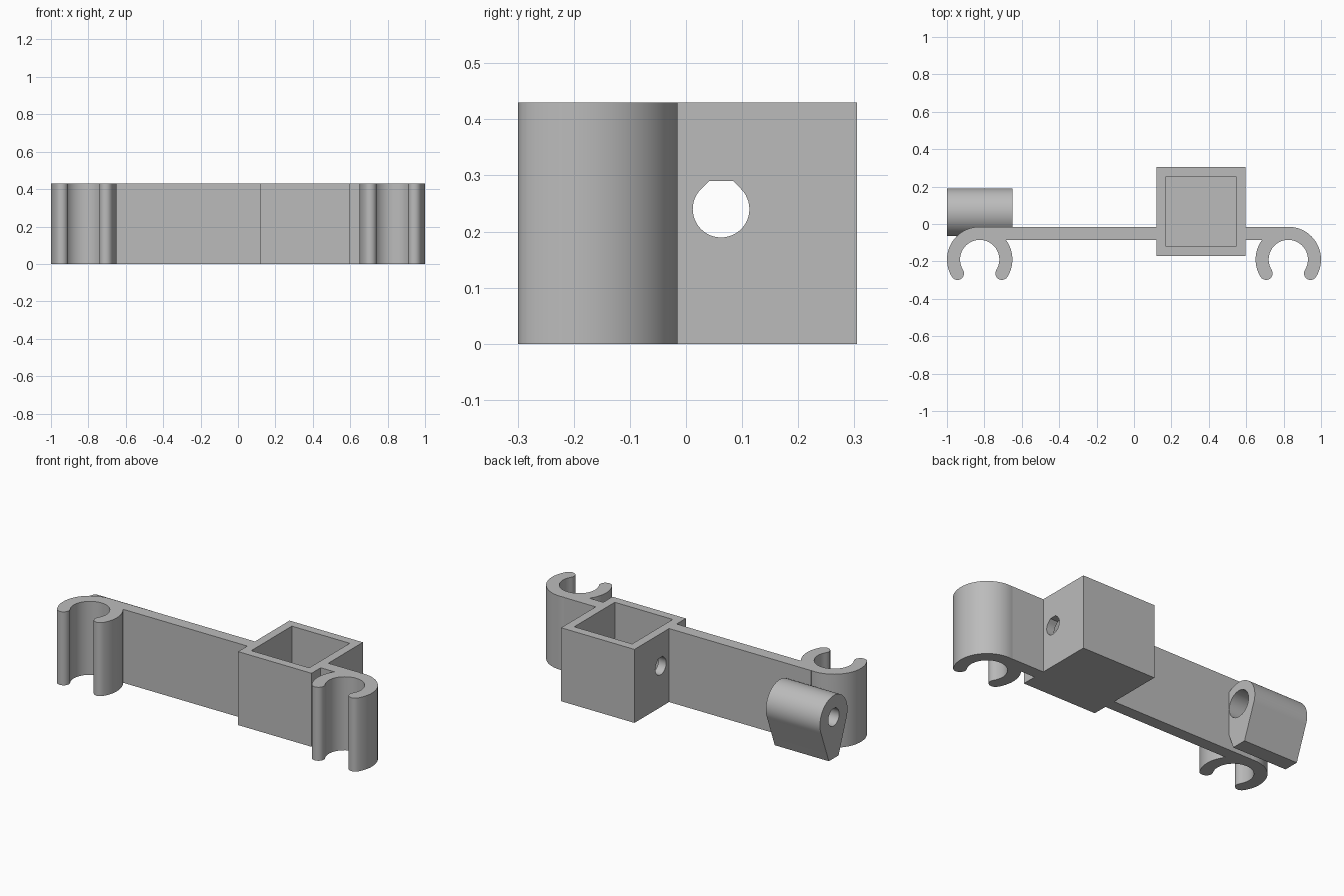
import bpy, bmesh
from math import cos, sin, pi, radians, sqrt
from mathutils import Vector

if "Cube" in bpy.data.objects:
    bpy.data.objects.remove(bpy.data.objects["Cube"], do_unlink=True)

HEIGHT = 0.43
BORE_Y, BORE_Z = 0.0625, 0.24

grey = bpy.data.materials.new("plain_grey")
grey.use_nodes = True
grey.diffuse_color = (0.5, 0.5, 0.5, 1)
grey.node_tree.nodes["Principled BSDF"].inputs["Base Color"].default_value = (0.5, 0.5, 0.5, 1)


def prism(name, outline, start, end, axis="z"):
    """Extrude a 2D outline along z (outline in x, y) or along x (outline in y, z)."""
    bm = bmesh.new()
    place = (lambda a, b: (a, b, start)) if axis == "z" else (lambda a, b: (start, a, b))
    face = bm.faces.new([bm.verts.new(place(a, b)) for a, b in outline])
    extruded = bmesh.ops.extrude_face_region(bm, geom=[face])["geom"]
    shift = Vector((0, 0, end - start)) if axis == "z" else Vector((end - start, 0, 0))
    bmesh.ops.translate(bm, vec=shift, verts=[v for v in extruded if isinstance(v, bmesh.types.BMVert)])
    bmesh.ops.recalc_face_normals(bm, faces=bm.faces)
    mesh = bpy.data.meshes.new(name)
    bm.to_mesh(mesh)
    bm.free()
    mesh.materials.append(grey)
    obj = bpy.data.objects.new(name, mesh)
    bpy.context.collection.objects.link(obj)
    return obj


def rectangle(x0, x1, y0, y1):
    return [(x0, y0), (x1, y0), (x1, y1), (x0, y1)]


def arc(cx, cy, radius, a0, a1, steps):
    angles = [radians(a0 + (a1 - a0) * i / steps) for i in range(steps + 1)]
    return [(cx + radius * cos(a), cy + radius * sin(a)) for a in angles]


def combine(target, tool, operation):
    """Apply a boolean and discard the tool."""
    mod = target.modifiers.new(operation.lower(), "BOOLEAN")
    mod.operation, mod.solver, mod.object = operation, "EXACT", tool
    bpy.context.view_layer.objects.active = target
    bpy.ops.object.modifier_apply(modifier=mod.name)
    bpy.data.objects.remove(tool, do_unlink=True)


def clip_outline(cx, cy=-0.19, outer=0.175, inner=0.105, tip=32):
    """Open ring with rounded tips, opening toward the front."""
    mid, r = (outer + inner) / 2, (outer - inner) / 2
    left, right = 180 + tip, -tip
    ends = [(cx + mid * cos(radians(a)), cy + mid * sin(radians(a))) for a in (left, right)]
    return (arc(cx, cy, outer, right, left, 48)
            + arc(*ends[0], r, left, left + 180, 10)[1:-1]
            + arc(cx, cy, inner, left, right, 48)
            + arc(*ends[1], r, right - 180, right, 10)[1:-1])


def bore_outline(radius):
    """Round bore whose top is a teardrop cut off flat."""
    flat = radius * (sqrt(2) - 1)
    return (arc(BORE_Y, BORE_Z, radius, 135, 405, 36)
            + [(BORE_Y + flat, BORE_Z + radius), (BORE_Y - flat, BORE_Z + radius)])


# Long mounting bar with a clip at each end
bracket = prism("clip_bracket", rectangle(-0.8, 0.8, -0.085, -0.015), 0, HEIGHT)
for side in (-1, 1):
    combine(bracket, prism("tube_clip", clip_outline(side * 0.825), 0, HEIGHT), "UNION")

# Square socket, open at the top
combine(bracket, prism("socket", rectangle(0.12, 0.595, -0.17, 0.305), 0, HEIGHT), "UNION")
combine(bracket, prism("socket_cavity", rectangle(0.17, 0.545, -0.12, 0.255), 0.05, 0.6), "DIFFERENCE")

# Round guide block tapering down to a narrow foot
guide = arc(BORE_Y, BORE_Z, 0.1275, -25, 205, 40) + [(BORE_Y - 0.045, 0), (BORE_Y + 0.045, 0)]
combine(bracket, prism("guide_block", guide, -1, -0.65, "x"), "UNION")

# Bore through guide and socket, with a wider pocket on the inner end of the guide
combine(bracket, prism("bore", bore_outline(0.0505), -1.1, 0.7, "x"), "DIFFERENCE")
combine(bracket, prism("pocket", arc(BORE_Y, BORE_Z, 0.077, 0, 350, 35), -0.8, -0.6, "x"), "DIFFERENCE")

# Smooth the curved walls, keep the corners sharp
bpy.ops.object.select_all(action="DESELECT")
bracket.select_set(True)
bpy.context.view_layer.objects.active = bracket
bpy.ops.object.shade_smooth_by_angle(angle=radians(25))
